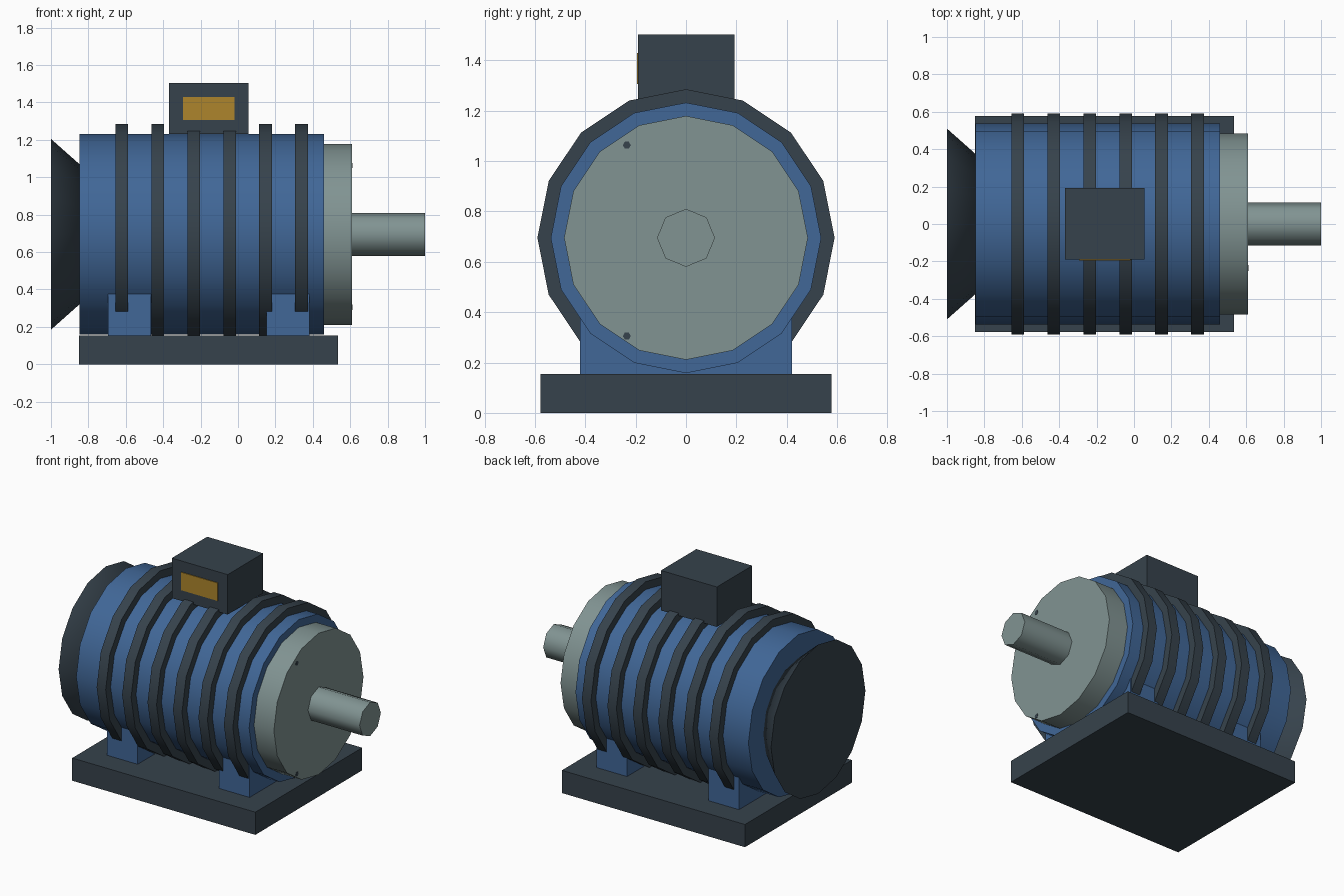
import bpy
import bmesh
from math import radians
from mathutils import Matrix, Vector

cube = bpy.data.objects.get("Cube")
if cube:
    bpy.data.objects.remove(cube, do_unlink=True)

AXIS_Z = 0.695  # height of the motor axis


def material(name, rgb):
    mat = bpy.data.materials.new(name)
    mat.use_nodes = True
    mat.diffuse_color = (*rgb, 1)
    mat.node_tree.nodes["Principled BSDF"].inputs["Base Color"].default_value = (*rgb, 1)
    return mat


blue = material("blue paint", (0.052, 0.135, 0.31))
dark = material("dark slate", (0.037, 0.055, 0.072))
steel = material("grey steel", (0.22, 0.295, 0.29))
gold = material("amber plate", (0.42, 0.235, 0.025))


def finish(name, bm, mat):
    mesh = bpy.data.meshes.new(name)
    bm.to_mesh(mesh)
    bm.free()
    mesh.materials.append(mat)
    obj = bpy.data.objects.new(name, mesh)
    bpy.context.collection.objects.link(obj)
    return obj


def box(name, low, high, mat):
    low, high = Vector(low), Vector(high)
    bm = bmesh.new()
    bmesh.ops.create_cube(bm, size=1, matrix=Matrix.Translation((low + high) / 2)
                          @ Matrix.Diagonal((*(high - low), 1)))
    return finish(name, bm, mat)


def drum(name, x0, x1, r0, r1, mat, sides=16, y=0, z=AXIS_Z):
    """Round part lying along x, from radius r0 at x0 to r1 at x1."""
    bm = bmesh.new()
    bmesh.ops.create_cone(bm, cap_ends=True, segments=sides, radius1=r0, radius2=r1,
                          depth=x1 - x0,
                          matrix=Matrix.Translation(((x0 + x1) / 2, y, z))
                          @ Matrix.Rotation(radians(90), 4, "Y"))
    obj = finish(name, bm, mat)
    bpy.ops.object.select_all(action="DESELECT")
    obj.select_set(True)
    bpy.context.view_layer.objects.active = obj
    bpy.ops.object.shade_smooth_by_angle(angle=radians(50))
    return obj


# Base and feet
box("base_plate", (-0.85, -0.577, 0), (0.535, 0.577, 0.155), dark)
box("rear_foot", (-0.695, -0.42, 0.15), (-0.465, 0.42, 0.375), blue)
box("front_foot", (0.152, -0.42, 0.15), (0.382, 0.42, 0.375), blue)

# Housing, cooling fins, end parts and shaft
drum("housing", -0.848, 0.46, 0.537, 0.537, blue)
for i in range(6):
    x = -0.622 + 0.1924 * i
    drum(f"cooling_fin_{i + 1}", x - 0.034, x + 0.034, 0.59, 0.59, dark)
drum("fan_cover", -1, -0.848, 0.51, 0.375, dark)
drum("end_bell", 0.45, 0.61, 0.484, 0.484, steel)
drum("shaft", 0.6, 1, 0.115, 0.115, steel, sides=8)

# Small bolts nearly flush with the end bell
for name, z in (("upper_bolt", 1.063), ("lower_bolt", 0.305)):
    drum(name, 0.59, 0.612, 0.016, 0.016, dark, sides=6, y=-0.235, z=z)

# Terminal box with its plate
box("terminal_box", (-0.368, -0.19, 1.23), (0.055, 0.192, 1.503), dark)
box("name_plate", (-0.295, -0.195, 1.305), (-0.018, -0.188, 1.428), gold)
